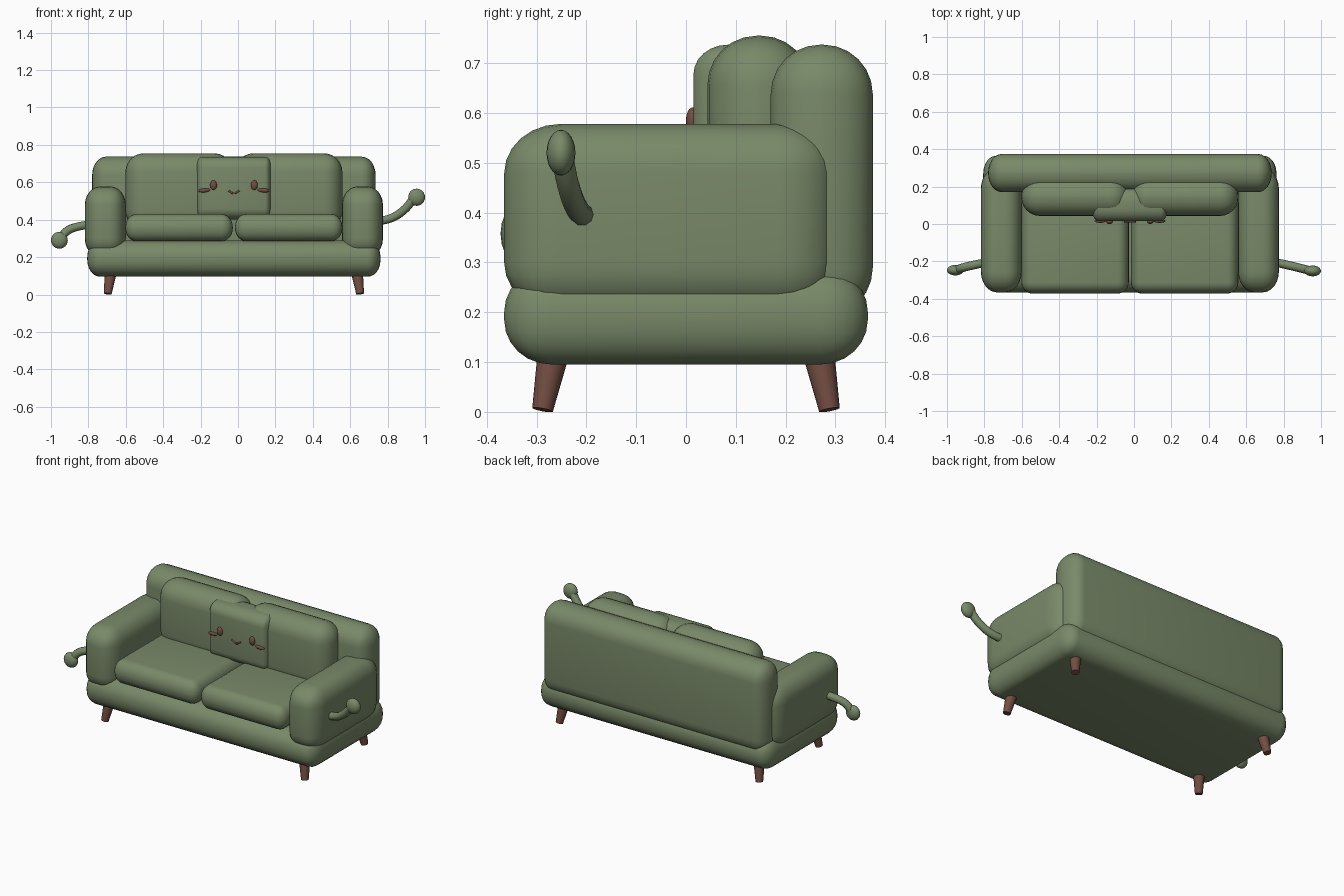
import bpy
from mathutils import Vector

if "Cube" in bpy.data.objects:
    bpy.data.objects.remove(bpy.data.objects["Cube"])

CX = -0.022  # centre line of the sofa body


def material(name, rgb):
    m = bpy.data.materials.new(name)
    m.use_nodes = True
    m.diffuse_color = (*rgb, 1)
    m.node_tree.nodes["Principled BSDF"].inputs["Base Color"].default_value = (*rgb, 1)
    return m


green = material("sage green fabric", (0.19, 0.25, 0.14))
brown = material("brown wood", (0.17, 0.075, 0.055))


def finish(name, mat, angle=1.0):
    ob = bpy.context.object
    ob.name = name
    ob.data.materials.append(mat)
    bpy.ops.object.shade_smooth_by_angle(angle=angle)
    return ob


def rounded_box(name, lo, hi, radii):
    """Box between two corners, with its own rounding radius on each axis."""
    lo, hi = Vector(lo), Vector(hi)
    bpy.ops.mesh.primitive_cube_add(size=1, location=(lo + hi) / 2)
    ob = bpy.context.object
    for v in ob.data.vertices:
        v.co = [c * d / r for c, d, r in zip(v.co, hi - lo, radii)]
    ob.scale = radii
    bev = ob.modifiers.new("rounding", 'BEVEL')
    bev.width = 0.99
    bev.segments = 6
    bev.limit_method = 'NONE'
    bpy.ops.object.modifier_apply(modifier=bev.name)
    bpy.ops.object.transform_apply(location=False, rotation=False, scale=True)
    return finish(name, green)


def ellipsoid(name, centre, radii, mat, tilt=0):
    bpy.ops.mesh.primitive_uv_sphere_add(segments=20, ring_count=12, radius=1,
                                         location=centre, scale=radii, rotation=(0, tilt, 0))
    return finish(name, mat)


def tube(name, points, radius, mat):
    curve = bpy.data.curves.new(name, 'CURVE')
    curve.dimensions = '3D'
    curve.bevel_depth = radius
    curve.bevel_resolution = 3
    curve.use_fill_caps = True
    sp = curve.splines.new('BEZIER')
    sp.bezier_points.add(len(points) - 1)
    for bp, p in zip(sp.bezier_points, points):
        bp.co = p
        bp.handle_left_type = bp.handle_right_type = 'AUTO'
    sp.resolution_u = 6
    ob = bpy.data.objects.new(name, curve)
    bpy.context.collection.objects.link(ob)
    bpy.ops.object.select_all(action='DESELECT')
    ob.select_set(True)
    bpy.context.view_layer.objects.active = ob
    bpy.ops.object.convert(target='MESH')
    return finish(name, mat)


# Body
rounded_box("base", (CX - 0.784, -0.365, 0.095), (CX + 0.784, 0.365, 0.29), (0.07, 0.095, 0.09))
rounded_box("backrest", (CX - 0.758, 0.17, 0.19), (CX + 0.758, 0.375, 0.737), (0.075, 0.1, 0.1))

# Mirrored parts
for s, side in ((-1, "right"), (1, "left")):
    def span(a, b):
        return sorted((CX + s * a, CX + s * b))

    x0, x1 = span(0.578, 0.797)
    rounded_box(side + "_armrest", (x0, -0.365, 0.2), (x1, 0.3, 0.578), (0.085, 0.115, 0.1))
    x0, x1 = span(0.006, 0.58)
    rounded_box(side + "_seat_cushion", (x0, -0.372, 0.285), (x1, 0.15, 0.43), (0.06, 0.06, 0.07))
    rounded_box(side + "_back_cushion", (x0, 0.043, 0.35), (x1, 0.25, 0.755), (0.1, 0.1, 0.1))

    # Tapered, splayed legs
    for t, end in ((-1, "front"), (1, "back")):
        top = Vector((CX + s * 0.655, t * 0.262, 0.14))
        foot = Vector((CX + s * 0.675, t * 0.288, 0.004))
        bpy.ops.mesh.primitive_cone_add(vertices=20, radius1=0.021, radius2=0.034,
                                        depth=(top - foot).length, location=(top + foot) / 2)
        bpy.context.object.rotation_euler = (top - foot).to_track_quat('Z', 'Y').to_euler()
        finish(f"{end}_{side}_leg", brown)

    # Face features on the pillow
    ellipsoid(side + "_eye", (CX + s * 0.109, 0.013, 0.585), (0.018, 0.013, 0.026), brown)
    ellipsoid(side + "_cheek", (CX + s * 0.158, 0.016, 0.557), (0.032, 0.01, 0.011), brown, s * 0.08)

# Pillow and smile
rounded_box("pillow", (-0.225, 0.015, 0.4), (0.18, 0.19, 0.737), (0.035, 0.07, 0.06))
tube("smile", [(CX - 0.03, 0.013, 0.556), (CX, 0.013, 0.541), (CX + 0.03, 0.013, 0.556)],
     0.005, brown)

# Thin arms with round hands, one lowered and one waving
tube("right_arm", [(-0.76, -0.2, 0.375), (-0.86, -0.22, 0.362), (-0.92, -0.235, 0.335),
                   (-0.95, -0.245, 0.29)], 0.023, green)
ellipsoid("right_hand", (-0.955, -0.247, 0.29), (0.045, 0.028, 0.045), green)
tube("left_arm", [(0.73, -0.2, 0.392), (0.81, -0.217, 0.405), (0.885, -0.235, 0.45),
                  (0.945, -0.25, 0.52)], 0.023, green)
ellipsoid("left_hand", (0.955, -0.251, 0.52), (0.045, 0.029, 0.046), green)
